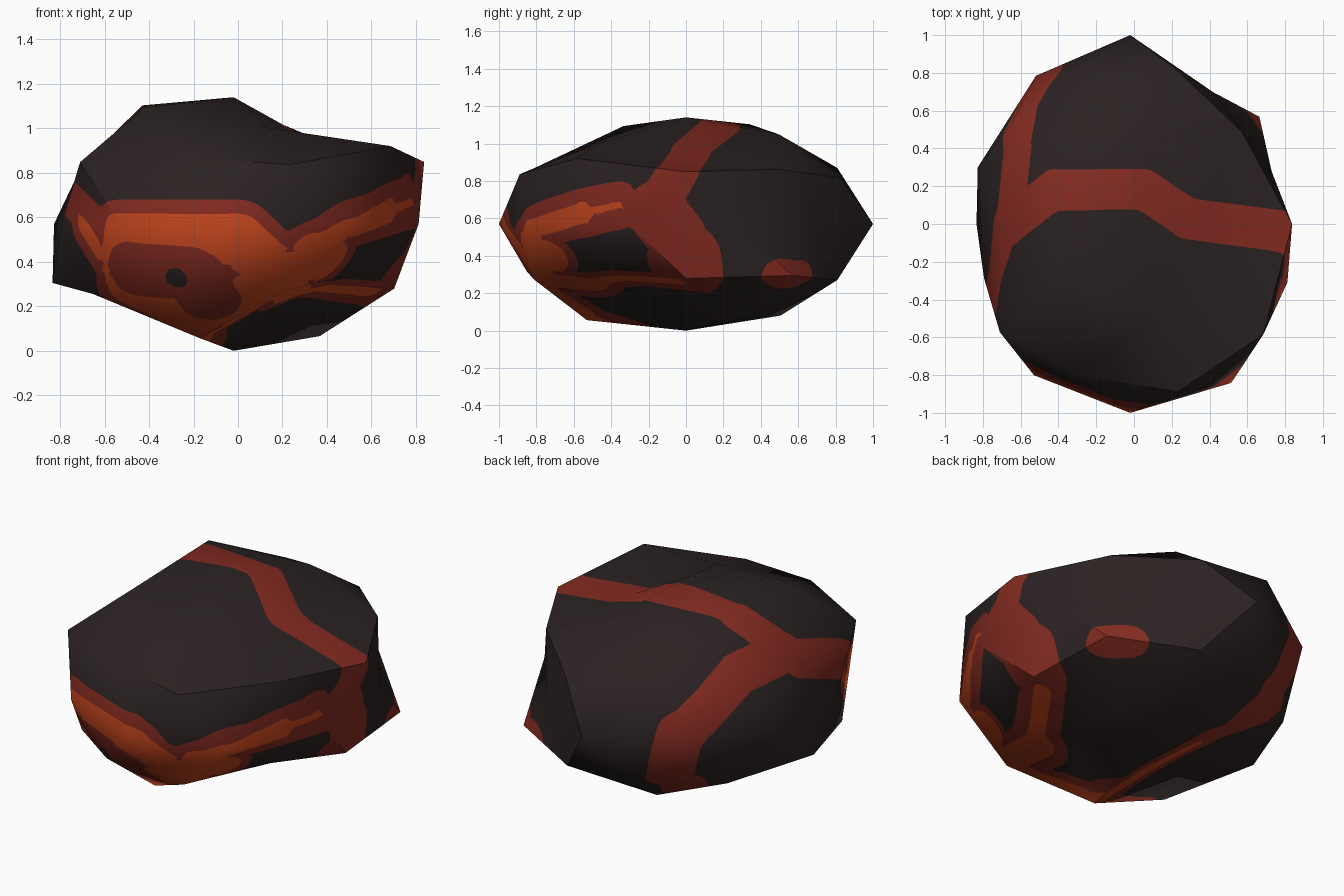
import bpy, bmesh, math
from mathutils import Vector
from mathutils.bvhtree import BVHTree
from mathutils.geometry import barycentric_transform

if "Cube" in bpy.data.objects:
    bpy.data.objects.remove(bpy.data.objects["Cube"])


def material(name, rgb):
    m = bpy.data.materials.new(name)
    m.diffuse_color = (*rgb, 1)
    m.use_nodes = True
    m.node_tree.nodes["Principled BSDF"].inputs["Base Color"].default_value = m.diffuse_color
    return m


CRUST = material("dark crust", (0.025, 0.0165, 0.0165))
EMBER = material("ember red", (0.23, 0.024, 0.015))
GLOW = material("glowing orange", (0.57, 0.063, 0.013))

# Rock body: squashed icosphere, each ring of corners pushed in or out
bm = bmesh.new()
bmesh.ops.create_icosphere(bm, subdivisions=2, radius=1)
push = [
    1,
    1.04, 1.01, .79, 1.06, .72,
    .97, 1, 1, 1.05, 1,
    1.08, .98, 1.04, 1, .87,
    .9, .86, 1, .97, .97, .93, .99, 1, 1.04, 1,
    1.095, .97, 1, 1.09, 1.045,
    .98, 1, .91, 1, 1.17,
    .77, .99, 1.1, 1.08, .9,
    1,
]
rings = sorted(bm.verts, key=lambda v: (
    round(v.co.z, 1), (math.atan2(v.co.y, v.co.x) + 0.1) % math.tau))
for v, k in zip(rings, push):
    v.co = Vector((0.875 * v.co.x * k - 0.02, v.co.y * k, 0.57 + 0.57 * v.co.z * k))
bmesh.ops.recalc_face_normals(bm, faces=bm.faces)

base = bpy.data.meshes.new("rock_base")
bm.to_mesh(base)
rock = bpy.data.objects.new("lava_rock", base)
bpy.context.collection.objects.link(rock)
bpy.context.view_layer.objects.active = rock
rock.select_set(True)
bpy.ops.object.shade_smooth_by_angle(angle=math.radians(40))
base_tris = [([base.vertices[i].co.copy() for i in p.vertices],
              [base.corner_normals[i].vector.copy() for i in p.loop_indices])
             for p in base.polygons]
tree = BVHTree.FromBMesh(bm)

# Lava cracks, drawn on the rock from one side each
VIEWS = {"top": (2, 1), "bottom": (2, -1), "right": (0, 1), "left": (0, -1),
         "front": (1, -1), "back": (1, 1)}
N = -0.2  # no orange


def on_rock(view, pair):
    axis, sign = VIEWS[view]
    start = list(pair)
    start.insert(axis, 3 * sign)
    ray = Vector((0, 0, 0))
    ray[axis] = -sign
    return tree.ray_cast(Vector(start), ray)[0] or tree.find_nearest(Vector(start))[0]


# side, red half-width, orange half-width, path
cracks = [
    ("top", .11, N, [(-.66, 0), (-.43, .18), (.06, .18), (.28, .03), (.8, -.04)]),
    ("top", .115, N, [(-.66, 0), (-.62, .4), (-.51, .76)]),
    ("back", .13, N, [(-.5, .62), (-.47, .5), (-.4, .33)]),
    ("bottom", .13, N, [(-.42, .62), (-.25, .35), (-.18, -.09)]),
    ("bottom", .12, .05, [(-.25, .2), (-.18, -.09), (-.16, -.55)]),
    ("left", .11, N, [(-.03, .83), (-.36, .71), (-.64, .53)]),
    ("front", .1, .04, [(-.7, .57), (-.62, .44), (-.56, .45)]),
    ("front", .18, .12, [(-.14, .11), (-.48, .27), (-.54, .5), (0, .5), (.16, .35), (-.14, .11)]),
    ("front", .13, .06, [(.17, .35), (.46, .52)]),
    ("right", .13, .055, [(-.83, .54), (-.55, .63)]),
    ("right", .13, .02, [(-.55, .63), (-.36, .67)]),
    ("right", .18, .12, [(-.83, .42), (-.74, .4)]),
    ("right", .1, N, [(-.6, .57), (-.35, .65), (-.15, .68)]),
    ("right", .11, N, [(-.04, .86), (-.12, .72)]),
    ("right", .16, N, [(-.16, .64), (-.05, .5), (-.01, .38)]),
    ("right", .2, N, [(-.01, .38), (0, .29)]),
    ("right", .17, .09, [(-.78, .28), (-.5, .25)]),
    ("right", .13, .05, [(-.5, .26), (-.05, .265)]),
    ("front", .17, N, [(-.44, .34), (-.13, .32)]),
    ("right", .095, N, [(.5, .29), (.62, .28)]),
]
segments = []
for view, red, orange, path in cracks:
    pts = [on_rock(view, p) for p in path]
    segments += [(a, b, (red, orange)) for a, b in zip(pts, pts[1:])]
dark_spot = on_rock("front", (-.28, .32))
core = [on_rock("front", p) for p in ((-.46, .36), (-.2, .33), (-.13, .23))]


def distance(p, a, b):
    d = b - a
    t = max(0.0, min(1.0, (p - a).dot(d) / d.length_squared))
    return (p - a - d * t).length


def field(p, k):
    """Below zero inside the red (k=0) or orange (k=1) zone."""
    best = min(distance(p, a, b) - r[k] for a, b, r in segments)
    if k == 0:
        return max(best, 0.055 - (p - dark_spot).length)
    return max(best, 0.145 - min(distance(p, a, b) for a, b in zip(core, core[1:])))


# Cut the colour borders into the faces
bmesh.ops.subdivide_edges(bm, edges=bm.edges[:], cuts=11, use_grid_fill=True)
for k in (0, 1):
    value = {v: field(v.co, k) for v in bm.verts}
    new = []
    for e in bm.edges[:]:
        a, b = e.verts
        fa, fb = value[a], value[b]
        if fa * fb < 0:
            fac = min(0.98, max(0.02, fa / (fa - fb)))
            new.append(bmesh.utils.edge_split(e, a, fac)[1])
    bmesh.ops.connect_verts(bm, verts=new)

for f in bm.faces:
    c = f.calc_center_median()
    f.material_index = 2 if field(c, 1) < 0 else 1 if field(c, 0) < 0 else 0
    f.smooth = True

mesh = bpy.data.meshes.new("lava_rock")
bm.to_mesh(mesh)
bm.free()
for m in (CRUST, EMBER, GLOW):
    mesh.materials.append(m)

# Keep the shading of the coarse rock on the cut faces
normals = [Vector((0, 0, 1))] * len(mesh.loops)
for p in mesh.polygons:
    pts, nrm = base_tris[tree.find_nearest(p.center)[2]]
    for li in p.loop_indices:
        co = mesh.vertices[mesh.loops[li].vertex_index].co
        normals[li] = barycentric_transform(co, *pts, *nrm).normalized()
mesh.normals_split_custom_set(normals)
rock.data = mesh
bpy.data.meshes.remove(base)
